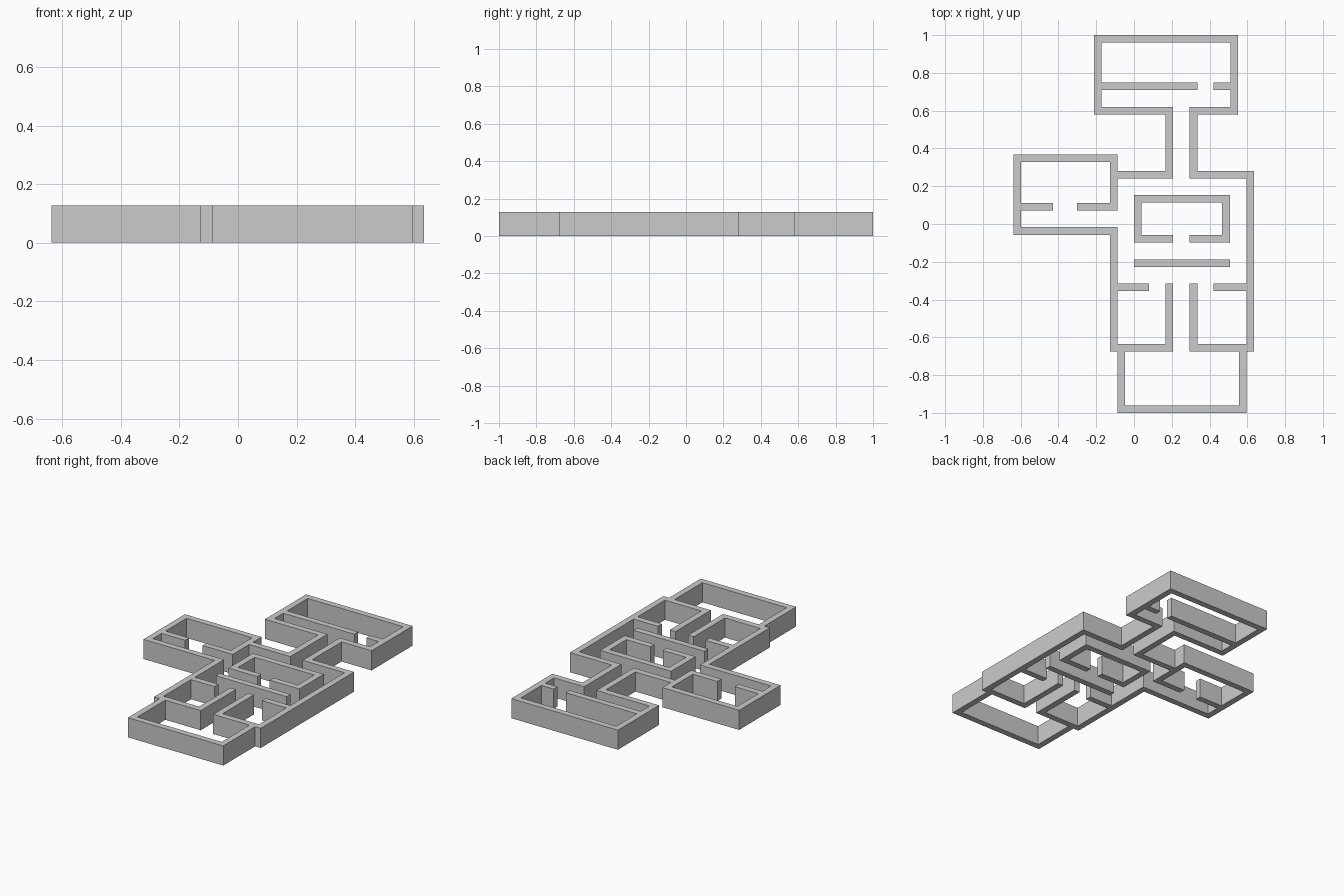
import bpy, bmesh
from math import radians

if "Cube" in bpy.data.objects:
    bpy.data.objects.remove(bpy.data.objects["Cube"])

HEIGHT = 0.127
T = 0.04          # wall thickness
walls = []        # rectangles: x0, x1, y0, y1


def h(y, x0, x1):
    """Wall along x, y is its lower edge."""
    walls.append((x0, x1, y, round(y + T, 3)))


def v(x, y0, y1):
    """Wall along y, x is its left edge."""
    walls.append((x, round(x + T, 3), y0, y1))


# Shared wall lines: main hall sides and the central corridor
L, R = -0.128, 0.595
LI, RO = -0.088, 0.635
C0, C1, C2, C3 = 0.166, 0.206, 0.295, 0.335

# North room with its partition
v(-0.213, 0.58, 1.0)
v(0.51, 0.58, 1.0)
h(0.96, -0.213, 0.55)
h(0.58, -0.213, C1)
h(0.58, C2, 0.55)
h(0.71, -0.213, C3)
h(0.71, 0.422, 0.55)

# Corridor between north room and main hall
v(C0, 0.24, 0.62)
v(C2, 0.24, 0.62)

# Main hall outer walls
h(0.24, L, C1)
h(0.24, C2, RO)
v(R, -0.675, 0.28)
v(L, -0.675, -0.017)

# West room with its partition
h(0.327, -0.637, LI)
v(-0.637, -0.057, 0.367)
h(-0.057, -0.637, LI)
v(L, 0.072, 0.367)
h(0.072, -0.637, -0.428)
h(0.072, -0.303, LI)

# Central chamber and the free-standing screen wall
v(0.0, -0.097, 0.153)
v(0.467, -0.097, 0.153)
h(0.113, 0.0, 0.507)
h(-0.097, 0.0, C1)
h(-0.097, C2, 0.507)
h(-0.227, 0.0, 0.507)

# Two small south cells
h(-0.355, L, 0.08)
h(-0.355, 0.422, RO)
v(C0, -0.675, -0.315)
v(C2, -0.675, -0.315)
h(-0.675, L, C1)
h(-0.675, C2, RO)

# South room
v(LI, -1.0, -0.675)
v(0.555, -1.0, -0.675)
h(-1.0, LI, 0.595)

# Merge the rectangles into one plan on a grid, then raise it
xs = sorted({round(x, 3) for w in walls for x in w[:2]})
ys = sorted({round(y, 3) for w in walls for y in w[2:]})
bm = bmesh.new()
grid = {}


def vert(x, y):
    if (x, y) not in grid:
        grid[x, y] = bm.verts.new((x, y, 0))
    return grid[x, y]


for xa, xb in zip(xs, xs[1:]):
    for ya, yb in zip(ys, ys[1:]):
        cx, cy = (xa + xb) / 2, (ya + yb) / 2
        if any(a < cx < b and c < cy < d for a, b, c, d in walls):
            bm.faces.new([vert(xa, ya), vert(xb, ya), vert(xb, yb), vert(xa, yb)])

ext = bmesh.ops.extrude_face_region(bm, geom=bm.faces[:], use_keep_orig=True)
top = [g for g in ext["geom"] if isinstance(g, bmesh.types.BMVert)]
bmesh.ops.translate(bm, verts=top, vec=(0, 0, HEIGHT))
bmesh.ops.recalc_face_normals(bm, faces=bm.faces[:])
bmesh.ops.dissolve_limit(bm, angle_limit=radians(1), verts=bm.verts[:], edges=bm.edges[:])

mesh = bpy.data.meshes.new("floor_plan_walls")
bm.to_mesh(mesh)
bm.free()
bpy.context.collection.objects.link(bpy.data.objects.new("floor_plan_walls", mesh))
